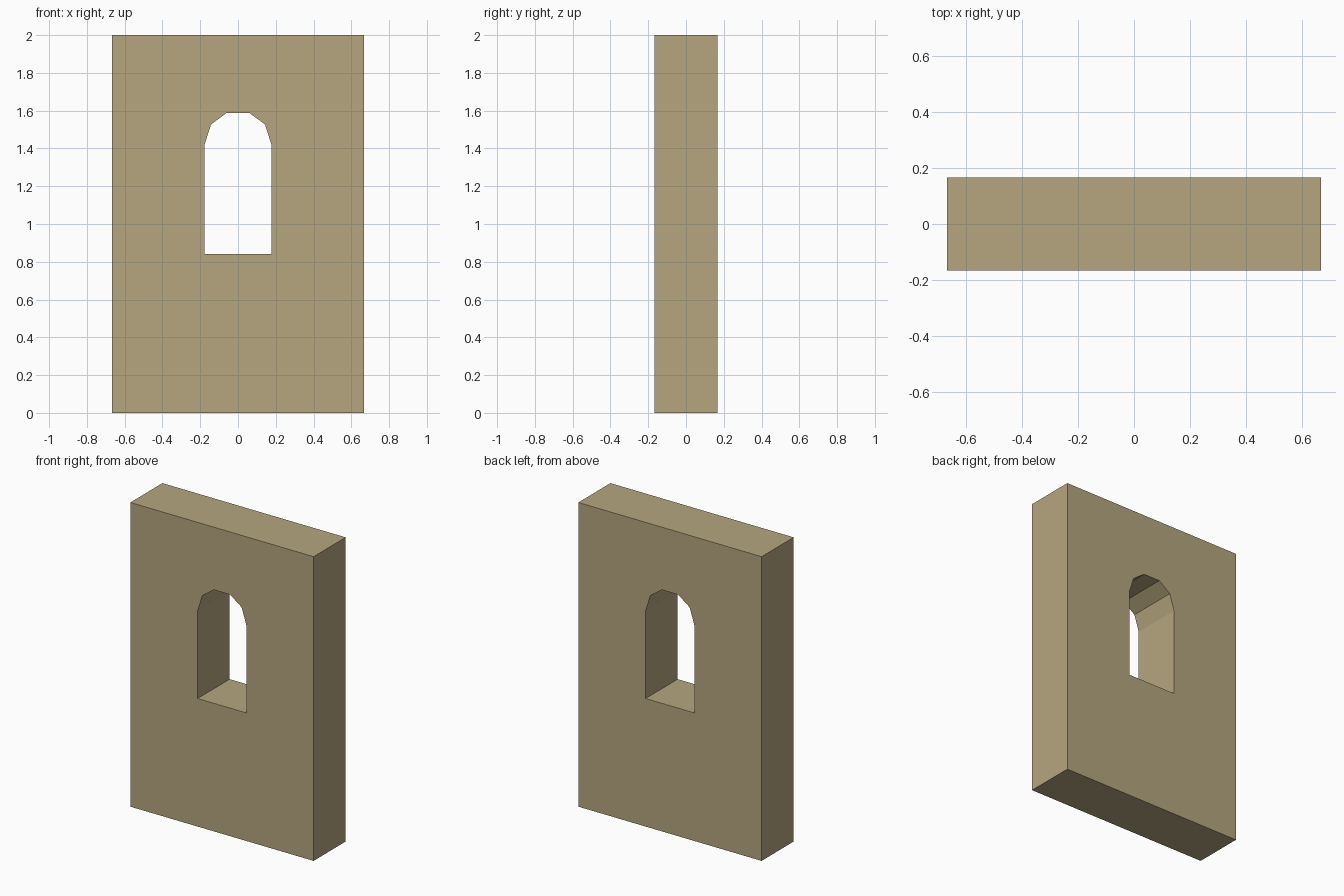
import bpy, bmesh

if "Cube" in bpy.data.objects:
    bpy.data.objects.remove(bpy.data.objects["Cube"])

WIDTH, DEPTH, HEIGHT = 1.333, 0.333, 2.0

mat = bpy.data.materials.new("sandstone")
mat.diffuse_color = (0.462, 0.381, 0.212, 1)
mat.use_nodes = True
mat.node_tree.nodes["Principled BSDF"].inputs["Base Color"].default_value = mat.diffuse_color

# Right half of each outline, mirrored to make closed loops
wall_half = [(WIDTH / 2, 0), (WIDTH / 2, HEIGHT)]
window_half = [(0.177, 0.842), (0.177, 1.42), (0.143, 1.527), (0.06, 1.588)]


def add_loop(bm, half):
    pts = half + [(-x, z) for x, z in reversed(half)]
    verts = [bm.verts.new((x, -DEPTH / 2, z)) for x, z in pts]
    return [bm.edges.new((v, verts[(i + 1) % len(verts)])) for i, v in enumerate(verts)]


# Wall front with the arched window left open
bm = bmesh.new()
edges = add_loop(bm, wall_half) + add_loop(bm, window_half)
bmesh.ops.triangle_fill(bm, edges=edges, use_beauty=True, normal=(0, -1, 0))

# Thickness, including the window reveal
ext = bmesh.ops.extrude_face_region(bm, geom=bm.faces[:], use_keep_orig=True)
moved = [g for g in ext["geom"] if isinstance(g, bmesh.types.BMVert)]
bmesh.ops.translate(bm, verts=moved, vec=(0, DEPTH, 0))
bmesh.ops.recalc_face_normals(bm, faces=bm.faces[:])

mesh = bpy.data.meshes.new("window_wall")
bm.to_mesh(mesh)
bm.free()
mesh.materials.append(mat)
wall = bpy.data.objects.new("window_wall", mesh)
bpy.context.collection.objects.link(wall)
